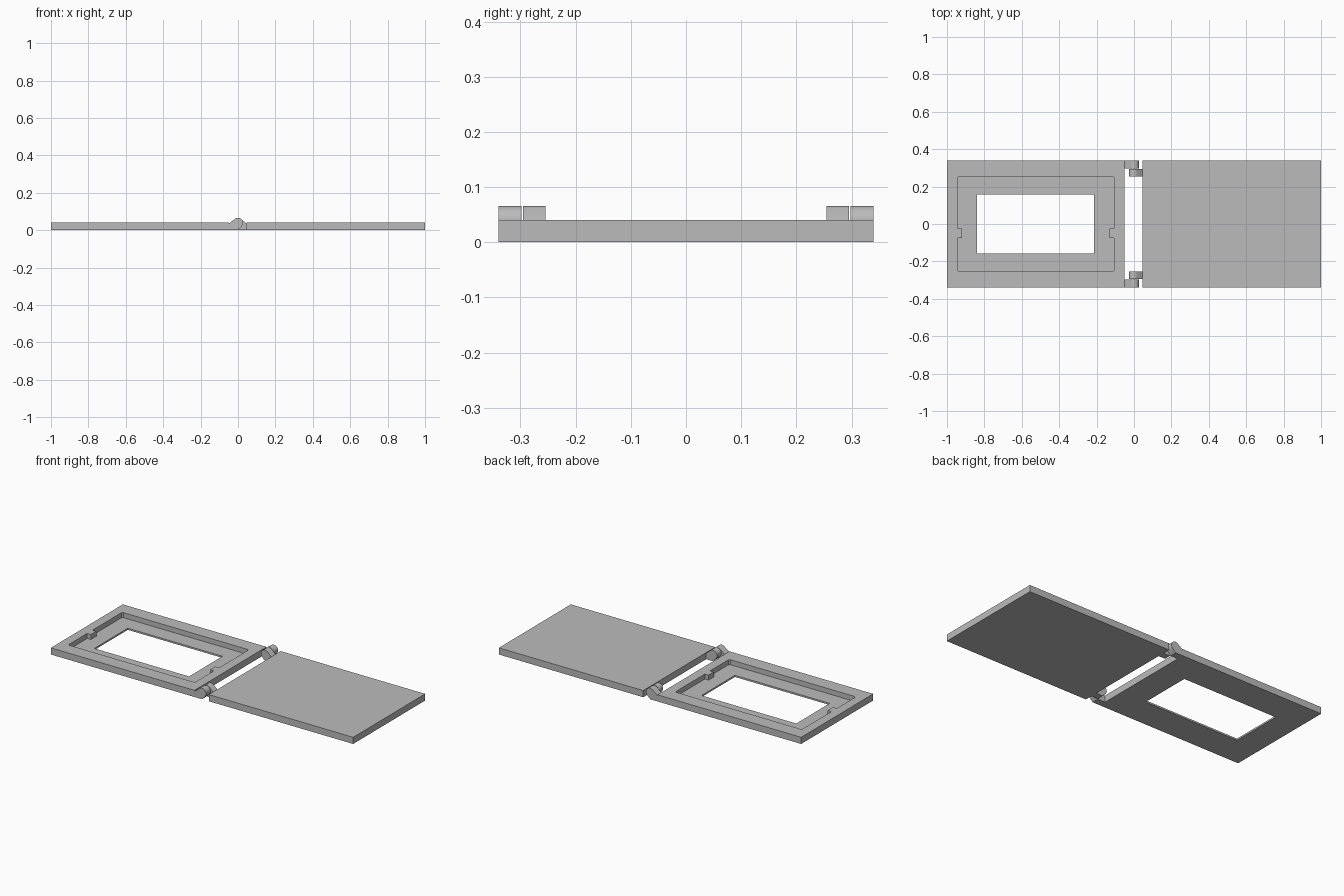
import bpy, bmesh, math

if "Cube" in bpy.data.objects:
    bpy.data.objects.remove(bpy.data.objects["Cube"])

# One plain grey for the whole model
grey = bpy.data.materials.new("plain_grey")
grey.diffuse_color = (0.5, 0.5, 0.5, 1)
grey.use_nodes = True
grey.node_tree.nodes["Principled BSDF"].inputs["Base Color"].default_value = grey.diffuse_color

HALF_Y, THICK, FLOOR = 0.34, 0.04, 0.01
PIN_Z, PIN_R = 0.039, 0.027


def prism(name, outline, start, depth, axis="z"):
    """Extrude a 2D outline along z (outline is x,y) or along y (outline is x,z)."""
    bm = bmesh.new()
    if axis == "z":
        verts = [bm.verts.new((a, b, start)) for a, b in outline]
        direction = (0, 0, depth)
    else:
        verts = [bm.verts.new((a, start, b)) for a, b in outline]
        direction = (0, depth, 0)
    face = bm.faces.new(verts)
    ext = bmesh.ops.extrude_face_region(bm, geom=[face], use_keep_orig=True)
    moved = [v for v in ext["geom"] if isinstance(v, bmesh.types.BMVert)]
    bmesh.ops.translate(bm, verts=moved, vec=direction)
    bmesh.ops.recalc_face_normals(bm, faces=bm.faces)
    mesh = bpy.data.meshes.new(name)
    bm.to_mesh(mesh)
    bm.free()
    mesh.materials.append(grey)
    ob = bpy.data.objects.new(name, mesh)
    bpy.context.collection.objects.link(ob)
    return ob


def rect(x0, x1, y):
    return [(x0, -y), (x1, -y), (x1, y), (x0, y)]


def cut(target, cutter):
    """Subtract the cutter and remove it afterwards."""
    cutter.hide_render = True
    mod = target.modifiers.new("cut", "BOOLEAN")
    mod.operation, mod.solver, mod.object = "DIFFERENCE", "EXACT", cutter
    bpy.context.view_layer.objects.active = target
    bpy.ops.object.modifier_apply(modifier=mod.name)
    bpy.data.objects.remove(cutter)


# Framed half: tray with two small locating tabs and a window
frame = prism("window_frame", rect(-1, -0.05, HALF_Y), 0, THICK)
x0, x1, ry, tab, c = -0.945, -0.107, 0.255, 0.025, 0.008
t0, t1 = -0.075, -0.025
recess = [(x0 + c, -ry), (x1 - c, -ry), (x1, -ry + c),
          (x1, t0), (x1 - tab, t0), (x1 - tab, t1), (x1, t1),
          (x1, ry - c), (x1 - c, ry), (x0 + c, ry), (x0, ry - c),
          (x0, t1), (x0 + tab, t1), (x0 + tab, t0), (x0, t0), (x0, -ry + c)]
cut(frame, prism("recess_cutter", recess, FLOOR, 0.1))
cut(frame, prism("window_cutter", rect(-0.84, -0.213, 0.158), -0.05, 0.2))

# Plain half
prism("cover_plate", rect(0.045, 1, HALF_Y), 0, THICK)


def knuckle(name, side, edge, y0, y1):
    """Round barrel with a slanted arm reaching to the plate on the given side."""
    pts = [(-edge, 0), (-0.001, 0)]
    for i in range(17):
        a = math.radians(-45 + 170 * i / 16)
        pts.append((PIN_R * math.cos(a), PIN_Z + PIN_R * math.sin(a)))
    pts.append((-edge, 0.035))
    ob = prism(name, [(-side * x, z) for x, z in pts], y0, y1 - y0, "y")
    bpy.ops.object.select_all(action="DESELECT")
    ob.select_set(True)
    bpy.context.view_layer.objects.active = ob
    bpy.ops.object.shade_smooth_by_angle(angle=math.radians(30))


# Hinge knuckles at both ends: outer on the frame, inner on the cover
for label, s in (("front", -1), ("back", 1)):
    outer = sorted((s * 0.298, s * HALF_Y))
    inner = sorted((s * 0.255, s * 0.295))
    knuckle(label + "_frame_knuckle", -1, 0.05, *outer)
    knuckle(label + "_cover_knuckle", 1, 0.045, *inner)
